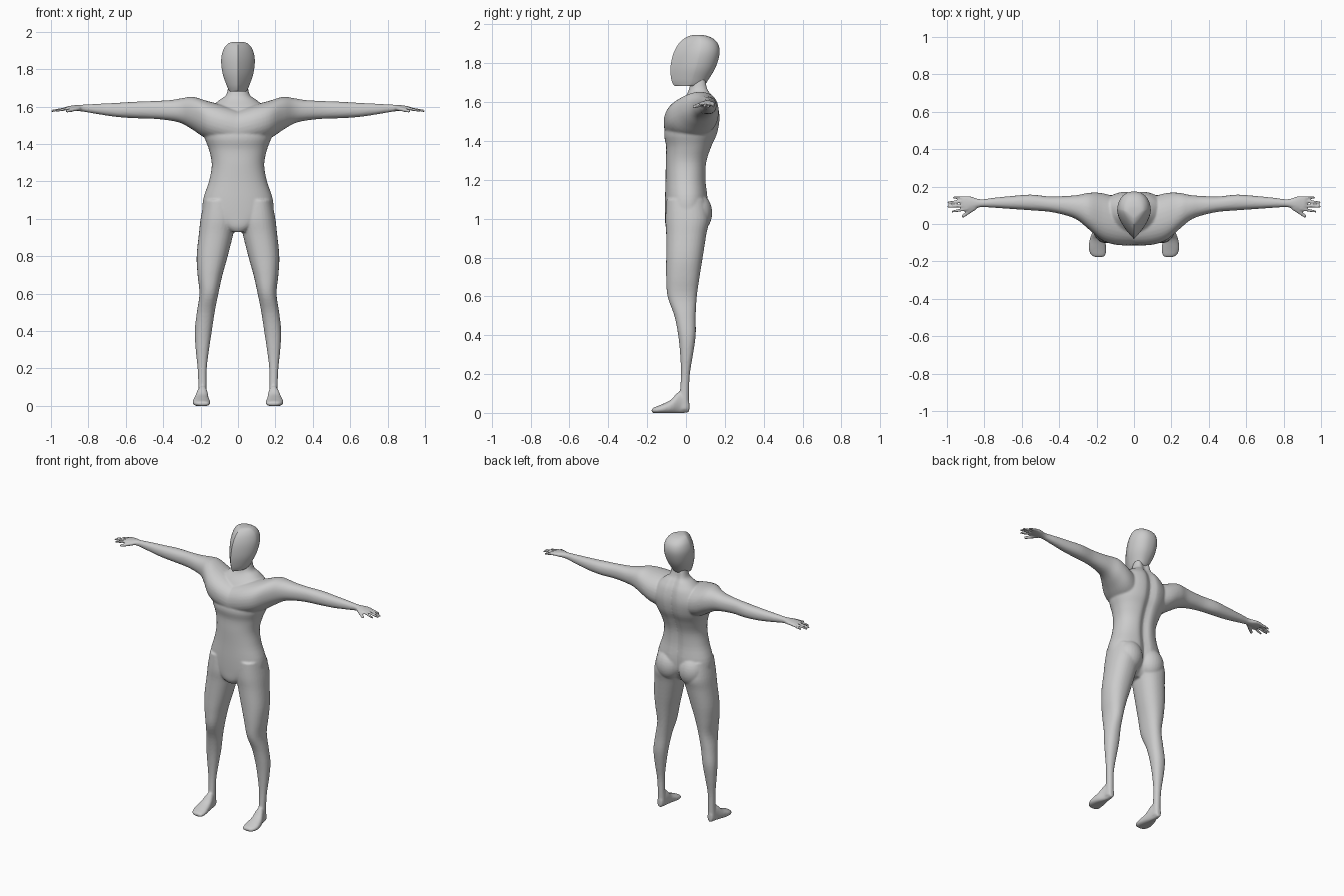
import bpy, bmesh, math
from mathutils import Vector, Matrix

if "Cube" in bpy.data.objects:
    bpy.data.objects.remove(bpy.data.objects["Cube"])


def resample(rings, n=4):
    # Catmull-Rom interpolation between section rings
    out = []
    for i in range(len(rings) - 1):
        p = [rings[max(0, min(len(rings) - 1, i + k))] for k in (-1, 0, 1, 2)]
        for j in range(n):
            t = j / n
            out.append([0.5 * (2 * b + (c - a) * t + (2 * a - 5 * b + 4 * c - d) * t * t
                               + (3 * b - a - 3 * c + d) * t ** 3) for a, b, c, d in zip(*p)])
    out.append(list(rings[-1]))
    return out


def oval(t, power=0.9):
    c, s = math.cos(t), math.sin(t)
    return math.copysign(abs(c) ** power, c), math.copysign(abs(s) ** power, s)


def wedge(t):
    # head section: round at the back, ridge at the front
    c, s = math.cos(t), math.sin(t)
    if s >= 0:
        return math.copysign(abs(c) ** 0.85, c), s * 0.85 + 0.15
    u = 1 - abs(c)
    return math.copysign(1 - u ** 1.6, c), 0.15 - 1.15 * u


def loft(bm, rings, axis, side=1, section=oval, count=32, groove=0):
    # each ring: position along axis, then low/high limits on the other two axes
    rows = []
    for p, a0, a1, b0, b1 in resample(rings):
        row = []
        for k in range(count):
            u, v = section(2 * math.pi * k / count)
            a = (a0 + a1) / 2 + u * (a1 - a0) / 2
            b = (b0 + b1) / 2 + v * (b1 - b0) / 2
            if groove and v > 0:
                b -= groove * math.exp(-(a / 0.028) ** 2)
            x, y, z = {'x': (p, a, b), 'y': (a, p, b), 'z': (a, b, p)}[axis]
            row.append(bm.verts.new((x * side, y, z)))
        rows.append(row)
    for r, s in zip(rows, rows[1:]):
        for k in range(count):
            m = (k + 1) % count
            bm.faces.new((r[k], r[m], s[m], s[k]))
    bm.faces.new(rows[0])
    bm.faces.new(rows[-1])


def ball(bm, centre, size):
    bmesh.ops.create_uvsphere(bm, u_segments=24, v_segments=16, radius=1,
                              matrix=Matrix.Translation(centre) @ Matrix.Diagonal((*size, 1)))


def finger(bm, a, b, r, side):
    a, b = Vector(a), Vector(b)
    a.x *= side
    b.x *= side
    rot = (b - a).to_track_quat('Z', 'Y').to_matrix().to_4x4()
    bmesh.ops.create_cone(bm, cap_ends=True, segments=12, radius1=r, radius2=r * 0.7,
                          depth=(b - a).length, matrix=Matrix.Translation((a + b) / 2) @ rot)


def finish(bm, name):
    bmesh.ops.recalc_face_normals(bm, faces=bm.faces)
    me = bpy.data.meshes.new(name)
    bm.to_mesh(me)
    bm.free()
    ob = bpy.data.objects.new(name, me)
    bpy.context.collection.objects.link(ob)
    me.polygons.foreach_set('use_smooth', [True] * len(me.polygons))
    return ob


body = bmesh.new()

# torso and neck
torso = [(.93, .05, -.09, .05), (.96, .10, -.105, .08), (1.02, .18, -.108, .11),
         (1.1, .187, -.108, .115), (1.2, .155, -.105, .105), (1.29, .14, -.104, .11),
         (1.37, .155, -.102, .135), (1.44, .18, -.112, .165), (1.52, .19, -.085, .177),
         (1.59, .15, -.04, .165), (1.635, .10, -.0, .14), (1.665, .062, .015, .122),
         (1.73, .05, .03, .11)]
loft(body, [(z, -w, w, f, b) for z, w, f, b in torso], 'z', count=64, groove=.02)

# chest, shoulder and arm: x, y limits, z limits
arm = [(.0, -.114, .09, 1.39, 1.58), (.09, -.112, .14, 1.405, 1.61), (.17, -.088, .165, 1.43, 1.632),
       (.24, -.03, .167, 1.475, 1.652), (.30, .02, .155, 1.51, 1.645), (.36, .045, .15, 1.525, 1.635),
       (.45, .065, .147, 1.535, 1.63), (.55, .073, .157, 1.538, 1.626), (.65, .08, .15, 1.545, 1.62),
       (.75, .087, .14, 1.56, 1.615), (.82, .09, .132, 1.572, 1.611), (.87, .075, .147, 1.578, 1.608),
       (.90, .072, .15, 1.58, 1.604), (.92, .08, .143, 1.583, 1.6)]

# leg: z, x limits, y limits
leg = [(1.1, .03, .18, -.10, .10), (1.0, .01, .20, -.106, .12), (.92, .025, .209, -.102, .105),
       (.8, .055, .221, -.102, .086), (.7, .083, .216, -.102, .07), (.6, .105, .206, -.095, .056),
       (.5, .125, .22, -.06, .05), (.4, .14, .231, -.04, .05), (.3, .155, .226, -.03, .036),
       (.2, .167, .216, -.026, .02), (.1, .168, .212, -.032, .016), (.02, .165, .215, -.04, .016)]

# foot: y, x limits, z limits
foot = [(.017, .172, .208, .003, .06), (-.03, .163, .217, -.004, .11), (-.08, .155, .236, -.004, .066),
        (-.13, .148, .243, -.004, .042), (-.165, .152, .23, -.002, .028), (-.177, .165, .21, .004, .02)]

for side in (1, -1):
    loft(body, arm, 'x', side)
    loft(body, leg, 'z', side)
    loft(body, foot, 'y', side)
    ball(body, (.085 * side, .06, 1.03), (.085, .075, .10))
    # fingers and thumb
    for y0, y1, tip in ((.080, .066, .975), (.100, .092, 1.0), (.121, .116, .997), (.140, .142, .97)):
        finger(body, (.89, y0, 1.594), (tip, y1, 1.577), .0095, side)
    finger(body, (.85, .088, 1.592), (.92, .038, 1.575), .013, side)

for v in body.verts:
    v.co.z = max(v.co.z, 0)

# fuse the limbs into one skin
skin = finish(body, 'body')
fuse = skin.modifiers.new('fuse', 'REMESH')
fuse.mode = 'VOXEL'
fuse.voxel_size = .006
fuse.use_smooth_shade = True
soft = skin.modifiers.new('soften', 'SMOOTH')
soft.factor = .5
soft.iterations = 5

# head with a ridged face
head = bmesh.new()
loft(head, [(1.682, -.042, .042, -.055, .06), (1.69, -.05, .05, -.065, .095), (1.72, -.063, .063, -.076, .118),
            (1.78, -.083, .083, -.08, .153), (1.85, -.09, .09, -.065, .173), (1.90, -.08, .08, -.038, .165),
            (1.93, -.061, .061, -.005, .135), (1.943, -.04, .04, .025, .10), (1.946, -.015, .015, .045, .075)],
     'z', section=wedge, count=48)
skull = finish(head, 'head')
bpy.context.view_layer.objects.active = skull
skull.select_set(True)
bpy.ops.object.shade_smooth_by_angle(angle=math.radians(40))
